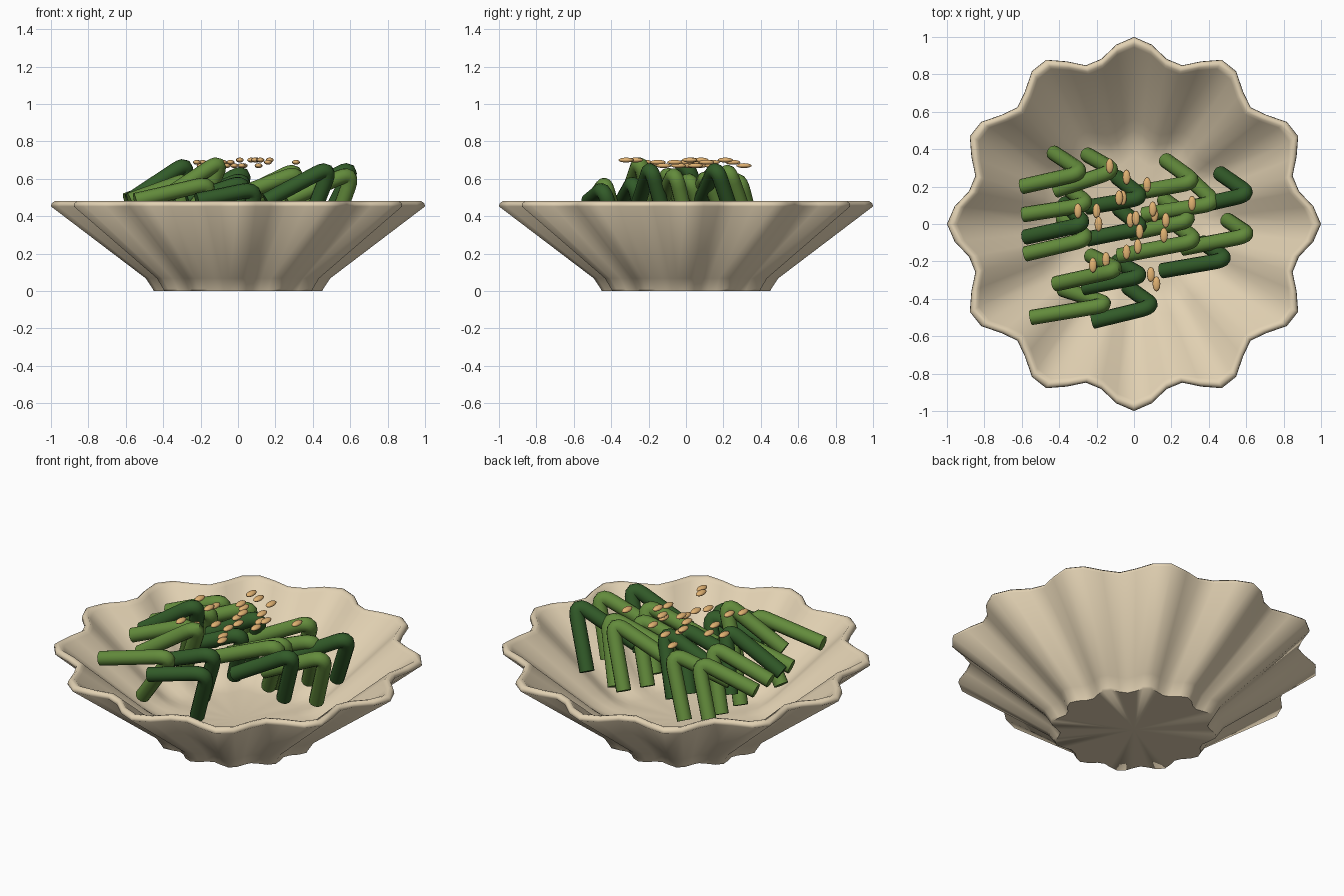
import bpy, bmesh, math
from mathutils import Vector

if "Cube" in bpy.data.objects:
    bpy.data.objects.remove(bpy.data.objects["Cube"])


def material(name, rgb):
    m = bpy.data.materials.new(name)
    m.diffuse_color = (*rgb, 1)
    m.use_nodes = True
    m.node_tree.nodes["Principled BSDF"].inputs["Base Color"].default_value = m.diffuse_color
    return m


CREAM = material("cream_ceramic", (0.76, 0.64, 0.45))
LIGHT = material("light_green", (0.125, 0.26, 0.045))
DARK = material("dark_green", (0.032, 0.105, 0.022))
TAN = material("toasted_tan", (0.76, 0.45, 0.17))


def make_object(name, bm, mat, angle):
    bmesh.ops.recalc_face_normals(bm, faces=bm.faces)
    mesh = bpy.data.meshes.new(name)
    bm.to_mesh(mesh)
    bm.free()
    mesh.materials.append(mat)
    ob = bpy.data.objects.new(name, mesh)
    bpy.context.collection.objects.link(ob)
    bpy.context.view_layer.objects.active = ob
    ob.select_set(True)
    bpy.ops.object.shade_smooth_by_angle(angle=math.radians(angle))
    ob.select_set(False)
    return ob


def bridge(bm, rings):
    for a, b in zip(rings, rings[1:]):
        n = len(a)
        for i in range(n):
            j = (i + 1) % n
            bm.faces.new((a[i], a[j], b[j], b[i]))


# Scalloped bowl: outer wall, rim and inner wall in one lathe with twelve lobes
PROFILE = [(0.45, 0.0), (0.456, 0.012), (0.494, 0.068), (1.0, 0.452),
           (0.997, 0.468), (0.98, 0.48), (0.96, 0.476), (0.945, 0.462),
           (0.56, 0.165), (0.50, 0.125), (0.44, 0.095), (0.36, 0.082)]
FLOOR = 0.075
SEGMENTS = 64
bm = bmesh.new()
rings = []
for r, z in PROFILE:
    ring = []
    for i in range(SEGMENTS):
        a = 2 * math.pi * i / SEGMENTS
        s = r * (0.941 + 0.059 * math.cos(12 * a))
        ring.append(bm.verts.new((s * math.cos(a), s * math.sin(a), z)))
    rings.append(ring)
bridge(bm, rings)
for ring, z in ((rings[0], 0.0), (rings[-1], FLOOR)):
    centre = bm.verts.new((0, 0, z))
    for i in range(SEGMENTS):
        bm.faces.new((ring[i], ring[(i + 1) % SEGMENTS], centre))
make_object("scalloped_bowl", bm, CREAM, 65)


# Bent bean: a tube swept along two legs with a rounded corner between them
def bean(name, long_end, bend, short_end, mat, radius=0.041, sides=12):
    a, b, c = Vector(long_end), Vector(bend), Vector(short_end)
    p = b + (a - b).normalized() * 0.09
    q = b + (c - b).normalized() * 0.09
    path = [a]
    for k in range(7):
        t = k / 6
        path.append(p * (1 - t) ** 2 + b * 2 * t * (1 - t) + q * t * t)
    path.append(c)
    side = (a - b).cross(c - b).normalized()
    bm = bmesh.new()
    rings = []
    for i, pt in enumerate(path):
        along = (path[min(i + 1, len(path) - 1)] - path[max(i - 1, 0)]).normalized()
        up = side.cross(along)
        rings.append([bm.verts.new(pt + radius * (
            side * math.cos(2 * math.pi * k / sides) + up * math.sin(2 * math.pi * k / sides)))
            for k in range(sides)])
    bridge(bm, rings)
    bm.faces.new(rings[0])
    bm.faces.new(rings[-1])
    make_object(name, bm, mat, 40)


# Each row: long end x, y; bend x, y, z; short end x, y; shade
BEANS = [
    (-.60, .20, -.27, .275, .605, -.43, .38, LIGHT),
    (-.42, .18, -.10, .285, .61, -.25, .37, LIGHT),
    (-.59, .05, -.24, .105, .62, -.38, .21, LIGHT),
    (-.58, -.07, -.26, .00, .695, -.37, .11, DARK),
    (-.58, -.16, -.24, -.08, .605, -.38, .03, LIGHT),
    (-.25, -.08, .05, -.02, .61, -.08, .08, DARK),
    (-.42, -.32, -.08, -.245, .705, -.23, -.17, LIGHT),
    (-.55, -.50, -.13, -.43, .58, -.38, -.35, LIGHT),
    (-.22, -.52, .11, -.44, .55, -.03, -.34, DARK),
    (-.27, -.34, .05, -.28, .59, -.09, -.20, DARK),
    (-.03, .16, .33, .225, .66, .17, .34, LIGHT),
    (.05, .05, .44, .11, .62, .29, .25, LIGHT),
    (.27, .08, .62, .16, .67, .46, .27, DARK),
    (.26, -.13, .62, -.06, .64, .50, .02, LIGHT),
    (.15, -.25, .50, -.19, .67, .37, -.10, DARK),
    (-.08, -.17, .34, -.09, .64, .18, .03, LIGHT),
    (-.25, .09, .05, .14, .65, -.09, .25, DARK),
    (-.02, -.05, .31, .02, .61, .16, .13, LIGHT),
]
for n, (lx, ly, bx, by, bz, sx, sy, mat) in enumerate(BEANS):
    bean(f"bean_{n + 1}", (lx, ly, 0.483), (bx, by, bz), (sx, sy, bz - 0.33), mat)

# Sesame seeds: flat ellipsoids lying along y
SEEDS = [(-.13, .31), (-.04, .25), (.07, .21), (-.08, .14), (-.06, .14), (.10, .08),
         (.11, .05), (.31, .11), (.17, .02), (-.30, .07), (-.20, .07), (-.19, 0),
         (-.02, .02), (.01, .03), (.03, -.04), (.16, -.06), (.02, -.12), (-.04, -.15),
         (-.15, -.19), (-.22, -.22), (.09, -.27), (.12, -.32)]
RAISED = (2, 8, 13, 5, 20, 21)
for n, (x, y) in enumerate(SEEDS):
    bm = bmesh.new()
    bmesh.ops.create_uvsphere(bm, u_segments=12, v_segments=8, radius=1)
    bmesh.ops.scale(bm, vec=(0.021, 0.041, 0.013), verts=bm.verts)
    z = 0.70 if n in RAISED else 0.67 + 0.018 * (n % 2)
    bmesh.ops.translate(bm, vec=(x, y, z), verts=bm.verts)
    make_object(f"seed_{n + 1}", bm, TAN, 60)
